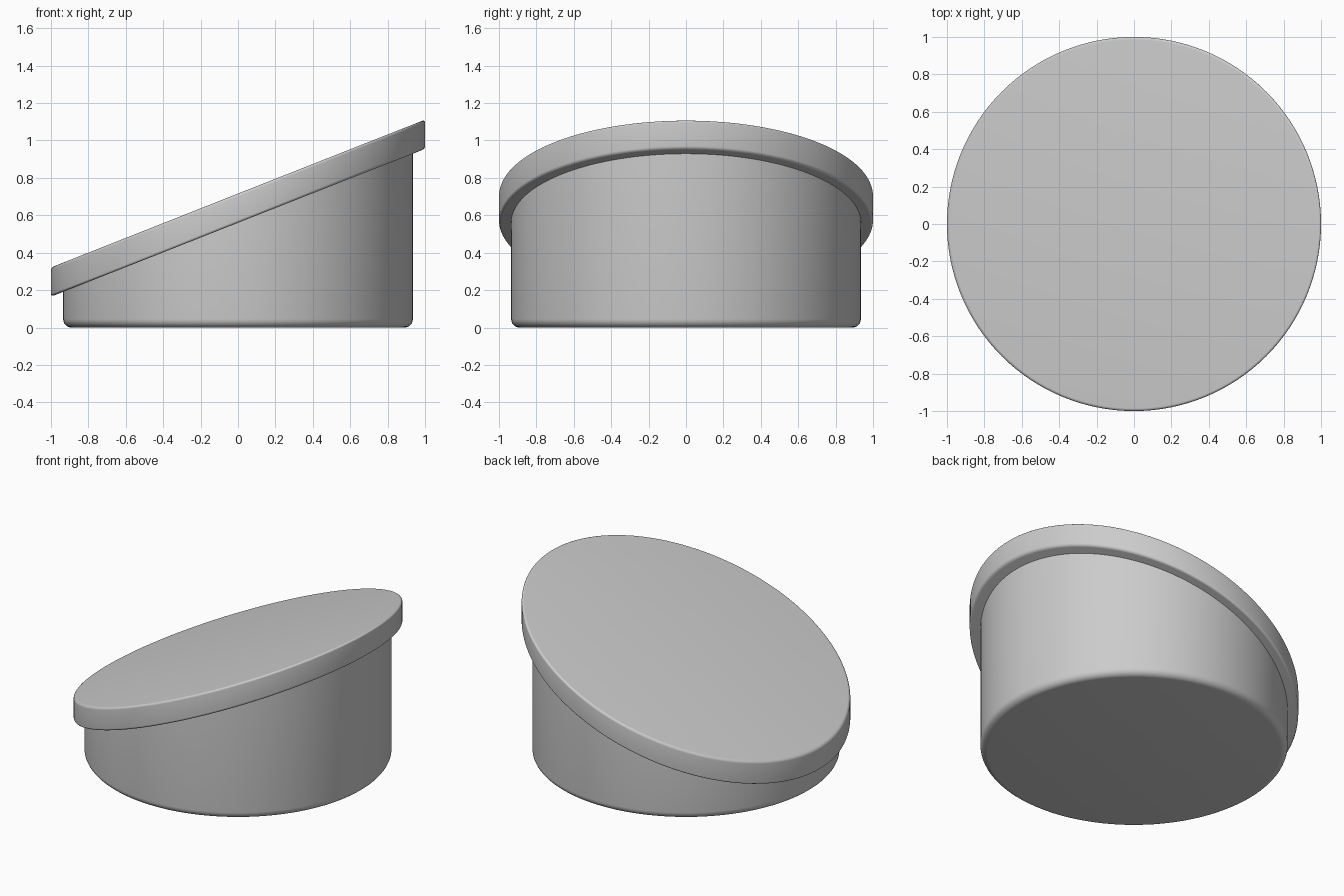
import bpy, bmesh, math

if "Cube" in bpy.data.objects:
    bpy.data.objects.remove(bpy.data.objects["Cube"], do_unlink=True)

SLOPE = 0.395
SIDES = 128

grey = bpy.data.materials.new("plain grey")
grey.use_nodes = True
colour = (0.6, 0.6, 0.6, 1)
grey.diffuse_color = colour
grey.node_tree.nodes["Principled BSDF"].inputs["Base Color"].default_value = colour


def fillet(radius, z, size, start):
    """Quarter-round corner on the outer wall: start -90 for the lower edge, 0 for the upper."""
    lift = size if start < 0 else -size
    angles = [math.radians(start + 90 * i / 6) for i in range(7)]
    return [(radius - size + size * math.cos(a), z + lift + size * math.sin(a)) for a in angles]


def turned_part(name, profile):
    """Stack circles from (radius, z, slope) and cap both ends."""
    bm = bmesh.new()
    rings = []
    for radius, z, slope in profile:
        ring = []
        for i in range(SIDES):
            a = math.tau * i / SIDES
            x, y = radius * math.cos(a), radius * math.sin(a)
            ring.append(bm.verts.new((x, y, z + slope * x)))
        rings.append(ring)
    for low, high in zip(rings, rings[1:]):
        for i in range(SIDES):
            j = (i + 1) % SIDES
            bm.faces.new((low[i], low[j], high[j], high[i]))
    bm.faces.new(rings[0][::-1])
    bm.faces.new(rings[-1])
    mesh = bpy.data.meshes.new(name)
    bm.to_mesh(mesh)
    bm.free()
    mesh.materials.append(grey)
    obj = bpy.data.objects.new(name, mesh)
    bpy.context.collection.objects.link(obj)
    bpy.ops.object.select_all(action='DESELECT')
    obj.select_set(True)
    bpy.context.view_layer.objects.active = obj
    bpy.ops.object.shade_smooth_by_angle(angle=math.radians(30))
    return obj


# Round body with a level, softened base and a slanted top hidden in the lid
body = [(r, z, 0) for r, z in fillet(0.935, 0, 0.045, -90)]
turned_part("body", body + [(0.935, 0.6, SLOPE)])

# Overhanging slanted lid with softened rims
rim = fillet(1, 0.56, 0.015, -90) + fillet(1, 0.716, 0.015, 0)
turned_part("slanted_lid", [(r, z, SLOPE) for r, z in rim])
